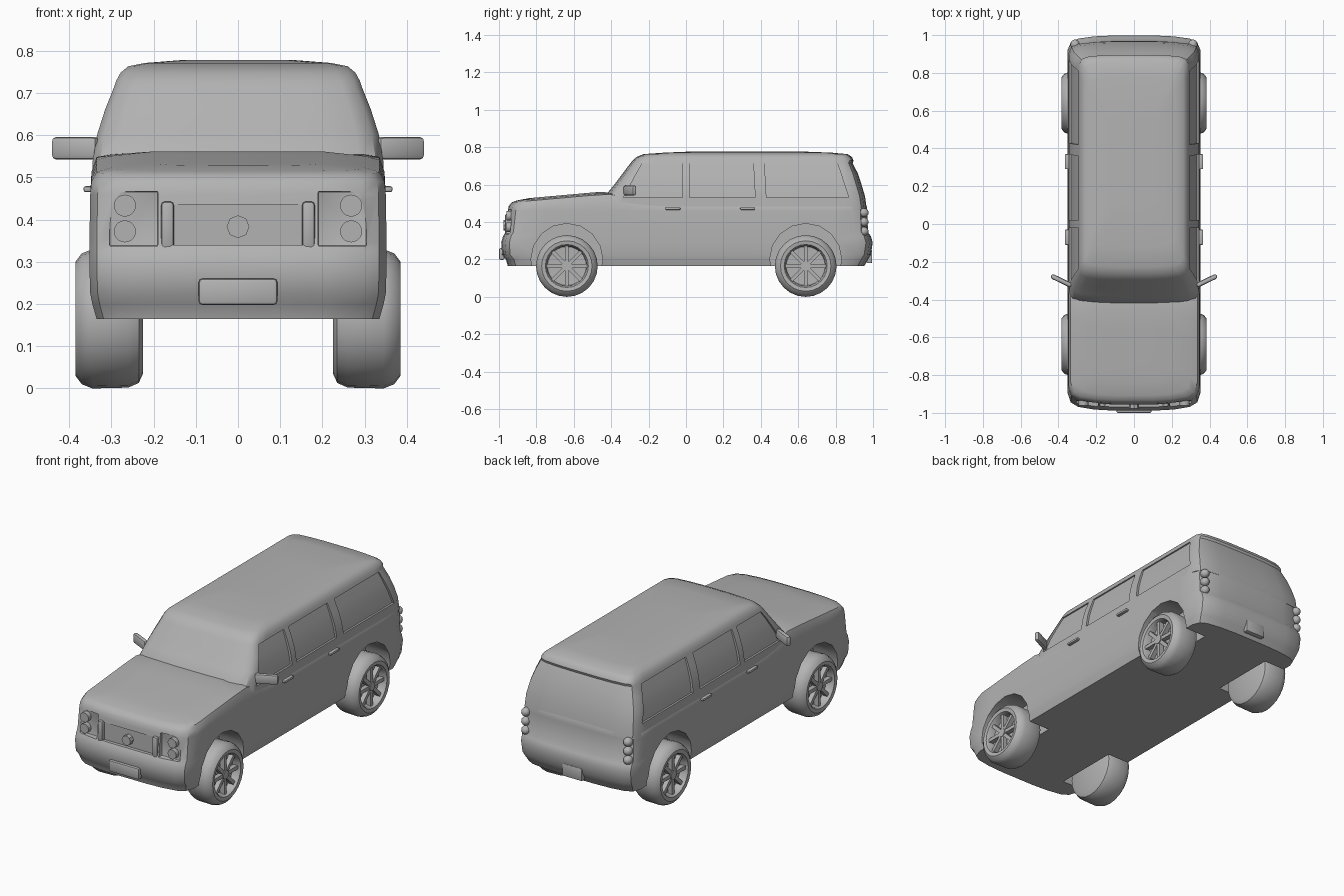
import bpy, bmesh, math
from mathutils import Matrix, Vector

if "Cube" in bpy.data.objects:
    bpy.data.objects.remove(bpy.data.objects["Cube"])

grey = bpy.data.materials.new("plain_grey")
grey.use_nodes = True
COLOUR = (0.45, 0.45, 0.45, 1)
grey.diffuse_color = COLOUR
grey.node_tree.nodes["Principled BSDF"].inputs["Base Color"].default_value = COLOUR


def finish(name, bm, angle=35):
    bmesh.ops.recalc_face_normals(bm, faces=bm.faces)
    mesh = bpy.data.meshes.new(name)
    bm.to_mesh(mesh)
    bm.free()
    mesh.materials.append(grey)
    ob = bpy.data.objects.new(name, mesh)
    bpy.context.collection.objects.link(ob)
    smooth(ob, angle)
    return ob


def smooth(ob, angle=35):
    bpy.ops.object.select_all(action='DESELECT')
    ob.select_set(True)
    bpy.context.view_layer.objects.active = ob
    bpy.ops.object.shade_smooth_by_angle(angle=math.radians(angle))


def cut(ob, cutter):
    mod = ob.modifiers.new("cut", 'BOOLEAN')
    mod.operation, mod.solver, mod.object = 'DIFFERENCE', 'EXACT', cutter
    bpy.context.view_layer.objects.active = ob
    bpy.ops.object.modifier_apply(modifier=mod.name)
    smooth(ob)


def bridge(bm, rings, cap=True):
    """Skin equal closed rings; caps are strips between opposite points."""
    rows = [[bm.verts.new(p) for p in ring] for ring in rings]
    n = len(rows[0])
    for a, b in zip(rows, rows[1:]):
        for i in range(n):
            bm.faces.new((a[i], a[(i + 1) % n], b[(i + 1) % n], b[i]))
    if cap:
        for r in (rows[0], rows[-1]):
            for i in range(n // 2):
                quad = [r[i], r[i + 1], r[n - 2 - i], r[n - 1 - i]]
                quad = list(dict.fromkeys(quad))
                if len(quad) > 2:
                    bm.faces.new(quad)


def box(bm, centre, size, turn=0, bevel=0):
    m = Matrix.Translation(centre) @ Matrix.Rotation(turn, 4, 'Z') @ Matrix.Diagonal((*size, 1))
    verts = bmesh.ops.create_cube(bm, size=1, matrix=m)["verts"]
    if bevel:
        edges = list({e for v in verts for e in v.link_edges})
        bmesh.ops.bevel(bm, geom=edges, offset=bevel, segments=2, affect='EDGES', profile=0.5)


def disc(bm, centre, radius, depth, axis, segments=20):
    m = Matrix.Translation(centre) @ Matrix.Rotation(math.pi / 2, 4, axis)
    bmesh.ops.create_cone(bm, cap_ends=True, segments=segments, radius1=radius,
                          radius2=radius, depth=depth, matrix=m)


def plan(z, front, rear, half, corner=1.0, lift=None):
    """Rounded, bowed outline of the car seen from above, at height z."""
    ends = [(0.3, 0.002), (0.6, 0.008), (0.84, 0.022), (0.95, 0.045), (1, 0.095)]
    pts = [(f * half, front + d * corner) for f, d in ends]
    y0, y1 = pts[-1][1], rear - 0.08 * corner
    pts += [(half, y0 + (y1 - y0) * i / 16) for i in range(1, 16)]
    pts += [(f * half, rear - d * corner * 0.84) for f, d in reversed(ends)]
    pts += [(-x, y) for x, y in reversed(pts)]
    return [(x, y, z + (lift(y) if lift else 0)) for x, y in pts]


def hood_lift(y):
    if y < -0.42:
        return 0.047 * max(0, (y + 0.95) / 0.53)
    return 0.047 * max(0, 1 - (y + 0.42) / 0.25)


# Lower body with bumpers and hood
bm = bmesh.new()
bridge(bm, [plan(0.165, -0.955, 0.955, 0.335), plan(0.2, -0.965, 0.975, 0.345),
            plan(0.225, -0.985, 0.99, 0.35), plan(0.29, -0.99, 1.0, 0.352),
            plan(0.325, -0.98, 0.99, 0.352), plan(0.345, -0.968, 0.975, 0.352),
            plan(0.46, -0.955, 0.97, 0.35), plan(0.485, -0.95, 0.968, 0.347, 1, lambda y: hood_lift(y) * .6),
            plan(0.503, -0.935, 0.96, 0.335, 1, hood_lift),
            plan(0.511, -0.91, 0.93, 0.3, 1, hood_lift),
            plan(0.518, -0.84, 0.85, 0.2, 1, hood_lift)])
lower_body = finish("lower_body", bm)

# Cabin with windscreen, roof and rear window
bm = bmesh.new()
bridge(bm, [plan(0.47, -0.45, 0.968, 0.348, 0.8), plan(0.54, -0.435, 0.958, 0.344, 0.8),
            plan(0.6, -0.385, 0.94, 0.334, 0.8), plan(0.66, -0.34, 0.92, 0.315, 0.75),
            plan(0.715, -0.298, 0.892, 0.293, 0.6), plan(0.728, -0.288, 0.897, 0.289, 0.6),
            plan(0.748, -0.265, 0.888, 0.278, 0.6), plan(0.763, -0.23, 0.865, 0.26, 0.6),
            plan(0.771, -0.12, 0.78, 0.22, 0.6), plan(0.778, 0.05, 0.6, 0.13, 0.6)])
cabin = finish("cabin", bm)

# Recessed side windows: bottom and top extents along the car
bm = bmesh.new()
for low0, low1, top0, top1 in [(-0.335, -0.02, -0.235, -0.02), (0.02, 0.37, 0.02, 0.36),
                               (0.43, 0.87, 0.42, 0.81)]:
    for side in (1, -1):
        rings = []
        for z, x, t in [(0.53, 0.334, 0), (0.6, 0.322, 0.38), (0.66, 0.304, 0.7), (0.712, 0.286, 1)]:
            a, b = low0 + (top0 - low0) * t, low1 + (top1 - low1) * t
            rings.append([(side * x, a, z), (side * x, b, z), (side * 0.5, b, z), (side * 0.5, a, z)])
        bridge(bm, rings)
window_cutter = finish("window_cutter", bm)
cut(cabin, window_cutter)

WHEELS = [(s, y) for s in (1, -1) for y in (-0.637, 0.64)]

# Flared wheel-arch surrounds
flares = []
for side, cy in WHEELS:
    def arc(x, ry, rz, taper=0):
        pts = []
        for i in range(16):
            c, s = math.cos(math.pi * i / 15), math.sin(math.pi * i / 15)
            y = cy + ry * math.copysign(abs(c) ** 0.75, c)
            z = 0.168 + rz * abs(s) ** 0.75
            drop = taper * max(0, 0.43 - z) + taper * 6 * max(0, 0.21 - z)
            pts.append((side * (x - drop), y, z))
        return pts
    bm = bmesh.new()
    bridge(bm, [arc(0.25, 0.285, 0.305), arc(0.345, 0.285, 0.305),
                arc(0.37, 0.262, 0.288, 0.05), arc(0.384, 0.235, 0.27, 0.07)])
    name = ("left" if side > 0 else "right") + ("_front" if cy < 0 else "_rear") + "_flare"
    flares.append(finish(name, bm, 50))

# Wheel wells
bm = bmesh.new()
for side, cy in WHEELS:
    disc(bm, (side * 0.355, cy, 0.2), 0.192, 0.3, 'Y', 16)
arch_cutter = finish("arch_cutter", bm)
for ob in [lower_body] + flares:
    cut(ob, arch_cutter)

# Grille and headlamp recesses
bm = bmesh.new()
box(bm, (0, -1.0, 0.388), (0.33, 0.1, 0.096))
for s in (1, -1):
    box(bm, (s * 0.247, -1.0, 0.402), (0.115, 0.13, 0.13), bevel=0.004)
front_cutter = finish("front_cutter", bm)
cut(lower_body, front_cutter)
for cutter in (window_cutter, arch_cutter, front_cutter):
    bpy.data.objects.remove(cutter)

# Grille side posts and centre boss
bm = bmesh.new()
for s in (1, -1):
    box(bm, (s * 0.167, -0.955, 0.385), (0.03, 0.026, 0.115), bevel=0.008)
finish("grille_posts", bm)
bm = bmesh.new()
disc(bm, (0, -0.962, 0.383), 0.027, 0.03, 'X', 8)
finish("grille_boss", bm)

# Head and tail lamps
for label, s in (("left", 1), ("right", -1)):
    bm = bmesh.new()
    for z in (0.433, 0.372):
        disc(bm, (s * 0.268, -0.94, z), 0.026, 0.04, 'X')
    finish(label + "_headlamps", bm)
    bm = bmesh.new()
    for z in (0.35, 0.4, 0.45):
        m = Matrix.Translation((s * 0.312, 0.95, z)) @ Matrix.Diagonal((1, 1.1, 1, 1))
        bmesh.ops.create_uvsphere(bm, u_segments=16, v_segments=10, radius=0.024, matrix=m)
    finish(label + "_tail_lamps", bm)

# Blank number plates
bm = bmesh.new()
box(bm, (0, -0.985, 0.229), (0.186, 0.03, 0.062), bevel=0.008)
finish("front_plate", bm)
bm = bmesh.new()
box(bm, (0, 0.98, 0.215), (0.12, 0.03, 0.07), bevel=0.006)
finish("rear_plate", bm)

# Door handles and mirrors
for label, s in (("left", 1), ("right", -1)):
    bm = bmesh.new()
    for y in (-0.07, 0.33):
        box(bm, (s * 0.355, y, 0.472), (0.022, 0.08, 0.014), bevel=0.005)
    finish(label + "_door_handles", bm)
    bm = bmesh.new()
    box(bm, (s * 0.385, -0.3, 0.569), (0.12, 0.026, 0.054), s * 0.45, 0.011)
    finish(label + "_mirror", bm)

# Wheels: turned tyre, recessed rim, spokes and hub
TYRE = [(0.0, 0.225), (0.13, 0.225), (0.152, 0.235), (0.163, 0.26), (0.165, 0.345),
        (0.155, 0.37), (0.135, 0.385), (0.115, 0.382), (0.108, 0.37), (0.104, 0.34), (0.0, 0.335)]
for side, cy in WHEELS:
    label = ("left" if side > 0 else "right") + ("_front" if cy < 0 else "_rear")
    bm = bmesh.new()
    verts = [bm.verts.new((side * x, cy, 0.165 + r)) for r, x in TYRE]
    edges = [bm.edges.new(pair) for pair in zip(verts, verts[1:])]
    bmesh.ops.spin(bm, geom=verts + edges, cent=(0, cy, 0.165), axis=(1, 0, 0),
                   angle=math.tau, steps=24, use_duplicate=False)
    bmesh.ops.remove_doubles(bm, verts=bm.verts, dist=0.0005)
    finish(label + "_tyre", bm)
    bm = bmesh.new()
    disc(bm, (side * 0.353, cy, 0.165), 0.024, 0.042, 'Y', 12)
    for i in range(8):
        spin = Matrix.Translation((side * 0.357, cy, 0.165)) @ Matrix.Rotation(math.tau * i / 8, 4, 'X')
        m = spin @ Matrix.Translation((0, 0, 0.062)) @ Matrix.Diagonal((0.026, 0.02, 0.092, 1))
        bmesh.ops.create_cube(bm, size=1, matrix=m)
    finish(label + "_spokes", bm)
